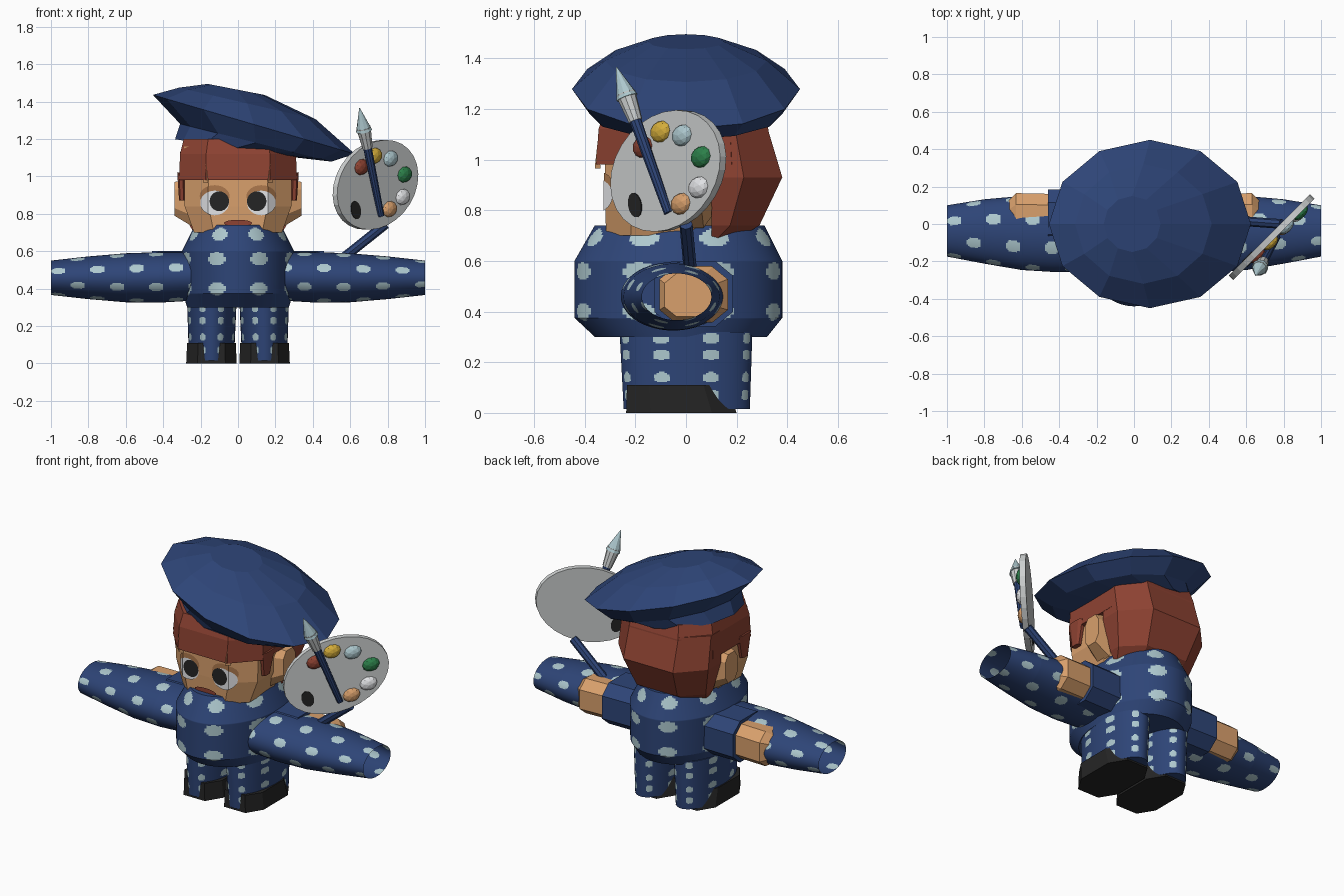
import bpy, bmesh, math
from mathutils import Matrix, Vector
from math import sin, cos, pi, radians

cube = bpy.data.objects.get("Cube")
if cube:
    bpy.data.objects.remove(cube, do_unlink=True)


def material(name, rgb):
    m = bpy.data.materials.new(name)
    m.use_nodes = True
    m.diffuse_color = (*rgb, 1)
    m.node_tree.nodes["Principled BSDF"].inputs["Base Color"].default_value = (*rgb, 1)
    return m


BLUE = material("navy cloth", (.027, .059, .185))
DOT = material("pale blue", (.42, .58, .62))
SKIN = material("skin", (.69, .35, .15))
LID = material("shaded skin", (.42, .19, .075))
HAIR = material("auburn", (.27, .055, .032))
DARK = material("black", (.018, .018, .018))
GREY = material("light grey", (.62, .64, .64))
YELLOW = material("yellow", (.68, .43, .045))
GREEN = material("green", (.026, .22, .07))
WHITE = material("white", (.78, .79, .81))


def finish(name, bm, mats, smooth=False, normals=True):
    if normals:
        bmesh.ops.recalc_face_normals(bm, faces=bm.faces)
    mesh = bpy.data.meshes.new(name)
    bm.to_mesh(mesh)
    bm.free()
    ob = bpy.data.objects.new(name, mesh)
    bpy.context.collection.objects.link(ob)
    for m in mats:
        mesh.materials.append(m)
    if smooth:
        bpy.ops.object.select_all(action='DESELECT')
        ob.select_set(True)
        bpy.context.view_layer.objects.active = ob
        bpy.ops.object.shade_smooth_by_angle(angle=radians(30))
    return ob


def loft(name, rings, mats, caps=True, rule=None, smooth=False):
    """Skin a list of equal point rings; rule(ring index, side index) marks dots."""
    bm = bmesh.new()
    vs = [[bm.verts.new(p) for p in ring] for ring in rings]
    n = len(vs[0])
    for i in range(len(vs) - 1):
        for j in range(n):
            k = (j + 1) % n
            f = bm.faces.new((vs[i][j], vs[i][k], vs[i + 1][k], vs[i + 1][j]))
            if rule and rule(i, j):
                f.material_index = 1
    if caps:
        bm.faces.new(vs[0])
        bm.faces.new(vs[-1])
    return finish(name, bm, mats, smooth)


def place(axis, pos, a, b):
    return (pos, a, b) if axis == 'x' else (a, b, pos)


def octagon_tube(name, stations, mat, axis='z', k=.55):
    """Eight-sided solid; a station is position, centre and half sizes."""
    unit = [(k, -1), (1, -k), (1, k), (k, 1), (-k, 1), (-1, k), (-1, -k), (-k, -1)]
    return loft(name, [[place(axis, p, ca + ra * u, cb + rb * v) for u, v in unit]
                       for p, ca, cb, ra, rb in stations], [mat])


def dotted_tube(name, stations, axis, dot, caps, rows, n=144):
    """Round tube of fine faces with dots marked by dot(position, angle)."""
    lo, hi = stations[0][0], stations[-1][0]
    marks = sorted({lo + (hi - lo) * i / rows for i in range(rows + 1)}
                   | {s[0] for s in stations})

    def station(t):
        for s, e in zip(stations, stations[1:]):
            if t <= e[0]:
                f = (t - s[0]) / (e[0] - s[0])
                return [x + (y - x) * f for x, y in zip(s, e)]
        return stations[-1]

    rings = []
    for t in marks:
        _, ca, cb, ra, rb = station(t)
        rings.append([place(axis, t, ca + ra * cos(2 * pi * j / n), cb + rb * sin(2 * pi * j / n))
                      for j in range(n)])
    rule = lambda i, j: dot((marks[i] + marks[i + 1]) / 2, 2 * pi * (j + .5) / n)
    return loft(name, rings, [BLUE, DOT], caps, rule, True)


def row_dots(zs, half_z, half_a):
    """Dots in level rows, eight to a turn."""
    def dot(z, a):
        da = a % (pi / 4) - pi / 8
        return any(((z - c) / half_z) ** 2 + (da / half_a) ** 2 < 1 for c in zs)
    return dot


def sleeve_dots(first):
    """Dots along the sleeve, alternate columns shifted by half a step."""
    def dot(x, a):
        da = a % (pi / 4) - pi / 8
        shift = .105 * (a // (pi / 4) % 2)
        dx = (abs(x) - first + shift) % .21 - .105
        return (dx / .039) ** 2 + (da / .19) ** 2 < 1
    return dot


def rod(name, p, q, r1, r2, mat, n=10):
    p, q = Vector(p), Vector(q)
    bm = bmesh.new()
    rot = (q - p).to_track_quat('Z', 'Y').to_matrix().to_4x4()
    bmesh.ops.create_cone(bm, cap_ends=True, segments=n, radius1=r1, radius2=r2,
                          depth=(q - p).length, matrix=Matrix.Translation((p + q) / 2) @ rot)
    return finish(name, bm, [mat])


# Tunic
dotted_tube("tunic", [(.30, 0, -.02, .272, .34), (.375, 0, -.03, .295, .41),
                      (.60, 0, -.03, .30, .41), (.74, 0, -.025, .23, .335)],
            'z', row_dots((.40, .56, .69), .035, .165), True, 70)

# Paired limbs and ears
for side, s in (("left", 1), ("right", -1)):
    dotted_tube(side + "_trouser_leg", [(.015, s * .142, .003, .12, .249),
                                        (.32, s * .14, 0, .132, .262)],
                'z', row_dots((.07, .14, .23, .295), .021, .15), True, 60)
    octagon_tube(side + "_shoe", [(0, s * .142, -.018, .135, .218), (.11, s * .142, -.038, .13, .195)], DARK)
    sleeve = [(.25, -.05, .465, .205, .13), (.42, -.05, .46, .207, .135), (.6, -.048, .458, .198, .131),
              (.8, -.04, .458, .172, .114), (1, -.037, .458, .137, .092)]
    sleeve = sorted((s * p[0], *p[1:]) for p in sleeve)
    dotted_tube(side + "_sleeve", sleeve, 'x', sleeve_dots(.88 if s > 0 else .96), False, 100)
    octagon_tube(side + "_cuff", [(s * .2, .03, .47, .15, .13), (s * .46, .03, .47, .155, .13)], BLUE, 'x')
    octagon_tube(side + "_hand", [(s * .4, .03, .47, .13, .11), (s * .63, .03, .467, .135, .11),
                                  (s * .67, .02, .465, .105, .085)], SKIN, 'x')
    octagon_tube(side + "_ear", [(s * .24, .02, .86, .09, .13), (s * .34, .03, .88, .06, .09)], SKIN, 'x')
    octagon_tube(side + "_side_lock", [(.87, s * .30, -.15, .015, .03), (1.02, s * .305, -.14, .02, .06)], HAIR)

# Head
octagon_tube("head", [(.70, 0, -.1, .235, .215), (.84, 0, -.08, .285, .24),
                      (1.16, 0, -.06, .29, .26)], SKIN)


# Thin face plates bent round the front of the head
def face_plate(name, x, z, rx, rz, mat, lift, n=24, front=-.32, bend=.16):
    bm = bmesh.new()
    bmesh.ops.create_circle(bm, cap_ends=True, segments=n, radius=1,
                            matrix=Matrix.Translation((x, 0, z)) @ Matrix.Diagonal((rx, 1, rz, 1))
                            @ Matrix.Rotation(pi / 2, 4, 'X'))
    for sx in (-bend, bend):
        bmesh.ops.bisect_plane(bm, geom=bm.verts[:] + bm.edges[:] + bm.faces[:],
                               plane_co=(sx, 0, 0), plane_no=(1, 0, 0))
    for v in bm.verts:
        v.co.y = front - lift + max(0, abs(v.co.x) - bend) * .85
    return finish(name, bm, [mat], normals=False)


for side, s in (("left", 1), ("right", -1)):
    face_plate(side + "_eyelid", s * .125, .895, .08, .058, LID, .003)
    face_plate(side + "_eye_white", s * .125, .858, .077, .066, WHITE, .005)
    face_plate(side + "_pupil", s * .10, .867, .052, .053, DARK, .008)
    face_plate(side + "_fringe_gap", s * .172, 1.0, .016, .07, SKIN, .039, 3)
face_plate("mouth", 0, .75, .075, .018, HAIR, .006)

# Hair: fringe band and full back
octagon_tube("hair_fringe", [(.98, 0, -.01, .315, .345), (1.12, 0, -.01, .31, .335),
                             (1.2, 0, -.01, .29, .31)], HAIR)
loft("hair_back", [[(-w, .1, z), (-w, d * .6, z), (-w * .55, d, z),
                    (w * .55, d, z), (w, d * .6, z), (w, .1, z)]
                   for z, w, d in ((.69, .23, .21), (.74, .26, .29), (.93, .315, .38),
                                   (1.13, .31, .32))], [HAIR])

# Beret: tilted twelve-sided rings
beret = [(-.015, 1.15, .325, .33, 8.6), (.095, 1.18, .417, .38, 14), (.085, 1.278, .5625, .45, 16.3),
         (.05, 1.39, .375, .32, 13), (-.01, 1.465, .155, .15, 11)]
loft("beret", [[(cx + rx * cos(a) * cos(radians(t)), ry * sin(a), cz - rx * cos(a) * sin(radians(t)))
                for a in (pi * j / 6 for j in range(12))] for cx, cz, rx, ry, t in beret], [BLUE])

# Palette standing at a diagonal
normal = Vector((1, -1, 0)).normalized()
across = Vector((1, 1, 0)).normalized()
up = Vector((0, 0, 1))
tilt = radians(20)
frame = Matrix((across * cos(tilt) + up * sin(tilt), up * cos(tilt) - across * sin(tilt),
                normal)).transposed().to_4x4()
bm = bmesh.new()
bmesh.ops.create_cone(bm, cap_ends=True, segments=28, radius1=1, radius2=1, depth=1,
                      matrix=Matrix.Translation((.735, -.07, .955)) @ frame
                      @ Matrix.Diagonal((.316, .228, .034, 1)))
finish("palette", bm, [GREY])

# Paint dabs and thumb hole
for name, y, z, mat in (("red", -.17, 1.05, HAIR), ("yellow", -.10, 1.11, YELLOW),
                        ("pale", -.015, 1.095, DOT), ("green", .06, 1.01, GREEN),
                        ("white", .05, .89, WHITE), ("tan", -.02, .825, SKIN)):
    bm = bmesh.new()
    bmesh.ops.create_icosphere(bm, subdivisions=2, radius=1,
                               matrix=Matrix.Translation((y + .83, y, z)) @ frame
                               @ Matrix.Diagonal((.052, .042, .028, 1)))
    finish(name + "_paint_dab", bm, [mat])
bm = bmesh.new()
bmesh.ops.create_cone(bm, cap_ends=True, segments=14, radius1=1, radius2=1, depth=1,
                      matrix=Matrix.Translation((.617, -.188, .82)) @ frame
                      @ Matrix.Diagonal((.036, .05, .042, 1)))
finish("thumb_hole", bm, [DARK])

# Handle and paintbrush
rod("palette_handle", (.52, .02, .53), (.79, 0, .745), .026, .026, BLUE, 8)
low, tip = Vector((.765, -.07, .79)), Vector((.65, -.275, 1.365))
at = lambda f: low.lerp(tip, f)
rod("brush_handle", low, at(.65), .018, .024, BLUE)
rod("brush_ferrule", at(.63), at(.82), .028, .04, GREY)
rod("brush_tip", at(.79), tip, .044, .002, DOT)
